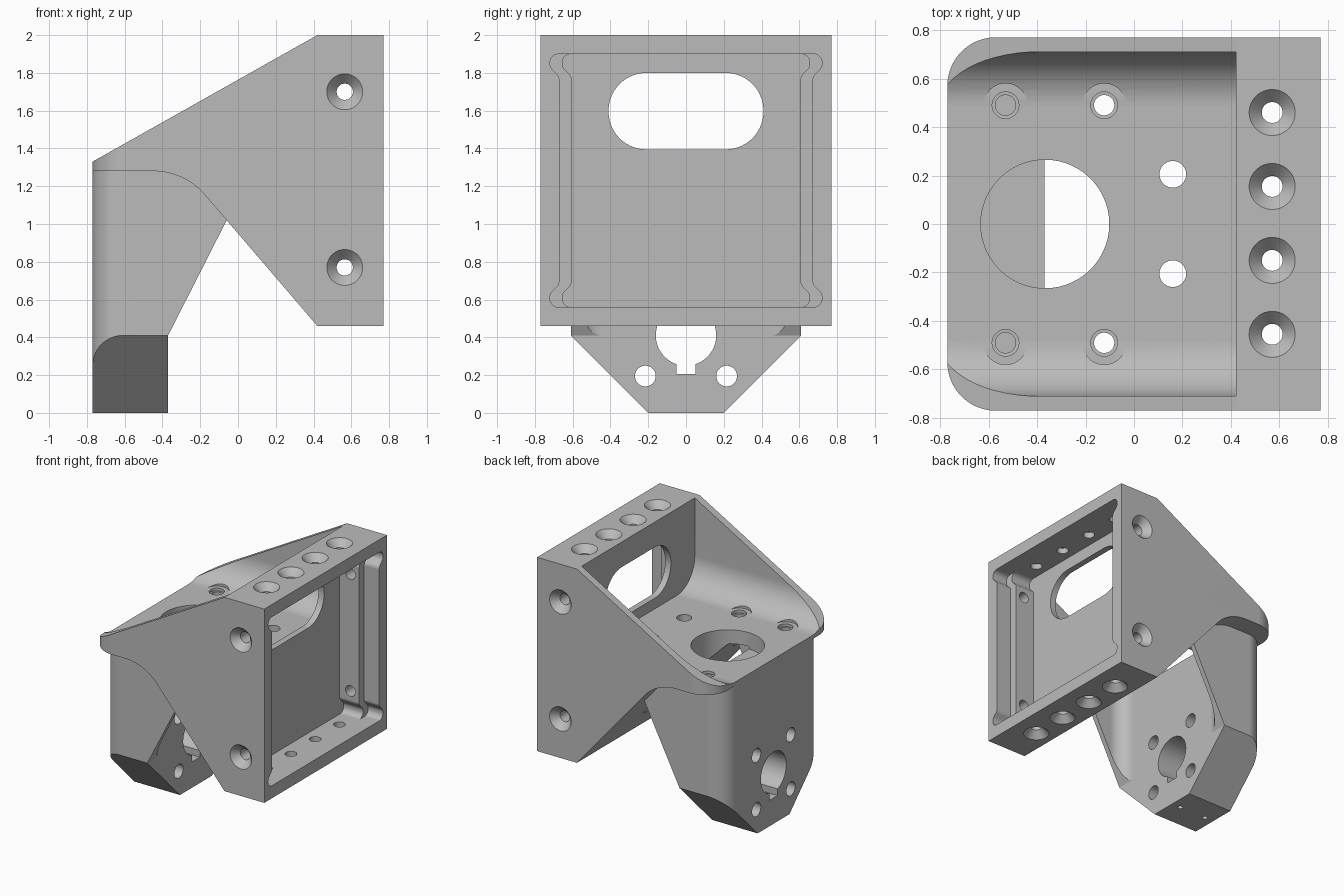
import bpy
import bmesh
import math
from mathutils import Vector

if "Cube" in bpy.data.objects:
    bpy.data.objects.remove(bpy.data.objects["Cube"], do_unlink=True)

grey = bpy.data.materials.new("plain grey")
grey.use_nodes = True
grey.diffuse_color = (0.5, 0.5, 0.5, 1)
grey.node_tree.nodes["Principled BSDF"].inputs["Base Color"].default_value = (0.5, 0.5, 0.5, 1)


def finish(name, bm):
    bmesh.ops.recalc_face_normals(bm, faces=bm.faces)
    mesh = bpy.data.meshes.new(name)
    bm.to_mesh(mesh)
    bm.free()
    mesh.materials.append(grey)
    obj = bpy.data.objects.new(name, mesh)
    bpy.context.collection.objects.link(obj)
    return obj


def rounded(corners, steps=14):
    """Outline from (u, v) or (u, v, radius) corners."""
    out = []
    for i, c in enumerate(corners):
        p = Vector(c[:2])
        if len(c) == 2:
            out.append(p)
            continue
        a = (Vector(corners[i - 1][:2]) - p).normalized()
        b = (Vector(corners[(i + 1) % len(corners)][:2]) - p).normalized()
        half = a.angle(b) / 2
        centre = p + (a + b).normalized() * (c[2] / math.sin(half))
        start = p + a * (c[2] / math.tan(half)) - centre
        end = p + b * (c[2] / math.tan(half)) - centre
        sweep = start.angle(end)
        for k in range(steps + 1):
            t = k / steps
            out.append(centre + (start * math.sin((1 - t) * sweep)
                                 + end * math.sin(t * sweep)) / math.sin(sweep))
    return out


def prism(name, axis, corners, lo, hi):
    """Extrude an outline along an axis."""
    place = {"x": lambda u, v, t: (t, u, v),
             "y": lambda u, v, t: (u, t, v),
             "z": lambda u, v, t: (u, v, t)}[axis]
    bm = bmesh.new()
    pts = rounded(corners)
    rings = [[bm.verts.new(place(p.x, p.y, t)) for p in pts] for t in (lo, hi)]
    skin(bm, rings)
    return finish(name, bm)


def skin(bm, rings):
    n = len(rings[0])
    for r, s in zip(rings, rings[1:]):
        for i in range(n):
            j = (i + 1) % n
            bm.faces.new((r[i], r[j], s[j], s[i]))
    bm.faces.new(rings[0])
    bm.faces.new(rings[-1])


def drill(origin, direction, stations, sides=40):
    """Turned cutter: (depth, radius) stations along a direction."""
    turn = Vector(direction).to_track_quat("Z", "Y")
    bm = bmesh.new()
    rings = []
    for depth, radius in stations:
        ring = []
        for i in range(sides):
            a = math.tau * (i + 0.5) / sides
            v = Vector((radius * math.cos(a), radius * math.sin(a), depth))
            ring.append(bm.verts.new(Vector(origin) + turn @ v))
        rings.append(ring)
    skin(bm, rings)
    return finish("drill", bm)


def combine(target, tool, how="DIFFERENCE"):
    tool.hide_render = True
    mod = target.modifiers.new("cut", "BOOLEAN")
    mod.operation, mod.solver, mod.object = how, "EXACT", tool
    bpy.context.view_layer.objects.active = target
    bpy.ops.object.modifier_apply(modifier=mod.name)
    bpy.data.objects.remove(tool, do_unlink=True)


S = 0.77

# Main body: side profile with rounded plan corners
body = prism("bracket", "y", [(-S, 1.28), (-S, 1.33), (0.42, 2), (S, 2), (S, 0.46),
                              (0.42, 0.46), (-0.283, 1.28, 0.36)], -S, S)
combine(body, prism("plan", "z", [(-S, -S, 0.2), (1, -S), (1, S), (-S, S, 0.2)],
                    -0.1, 2.1), "INTERSECT")

# Upper tray with rounded valleys
combine(body, prism("tray", "x", [(-0.71, 1.31, 0.23), (0.71, 1.31, 0.23),
                                  (0.71, 2.2), (-0.71, 2.2)], -1, 0.42))


# Stepped recess in the box, with relieved corners
def recess(w, x0):
    side = [(w, 0.68, 0.045), (w + 0.05, 0.63, 0.045), (w + 0.05, 0.56, 0.045)]
    upper = [(y, 2.46 - z, r) for y, z, r in reversed(side)]
    right = upper + side
    left = [(-y, z, r) for y, z, r in reversed(right)]
    return prism("recess", "x", right + left, x0, 1)


combine(body, recess(0.67, 0.64))
combine(body, recess(0.605, 0.47))

# Cable slot through the box floor
combine(body, prism("slot", "x", [(-0.41, 1.395, 0.2), (0.41, 1.395, 0.2),
                                  (0.41, 1.8, 0.2), (-0.41, 1.8, 0.2)], 0.3, 0.6))

# Countersunk screw holes around the box
sink = [(-0.05, 0.095), (0, 0.095), (0.055, 0.043), (0.2, 0.043)]
for y in (-0.455, -0.15, 0.155, 0.46):
    combine(body, drill((0.57, y, 2), (0, 0, -1), sink))
    combine(body, drill((0.57, y, 0.46), (0, 0, 1), sink))
for z in (0.77, 1.7):
    for s in (-1, 1):
        combine(body, drill((0.565, s * S, z), (0, -s, 0), sink))

# Large opening and plain holes in the tray floor
combine(body, drill((-0.367, 0, 1.4), (0, 0, -1), [(0, 0.265), (0.6, 0.265)], 72))
for s in (-1, 1):
    combine(body, drill((0.16, s * 0.205, 1.4), (0, 0, -1), [(0, 0.055), (1, 0.055)]))

# Leg: side profile, chamfered foot, rounded vertical corners
leg = prism("leg", "y", [(-S, 0), (-0.37, 0), (-0.37, 0.41), (-0.06, 1.02),
                         (-0.06, 1.05), (-0.2, 1.25), (-0.3, 1.295), (-S, 1.295)], -0.61, 0.61)
combine(leg, prism("foot", "x", [(-0.2, 0), (0.2, 0), (0.61, 0.41), (0.61, 1.5),
                                 (-0.61, 1.5), (-0.61, 0.41)], -1, 1), "INTERSECT")
combine(leg, prism("corners", "z", [(-S, -0.61, 0.16), (1, -0.61), (1, 0.61),
                                    (-S, 0.61, 0.16)], -0.1, 1.5), "INTERSECT")

# Hollow between the gussets
combine(leg, prism("hollow", "z", [(-0.37, -0.57, 0.12), (1, -0.57), (1, 0.57),
                                   (-0.37, 0.57, 0.12)], -0.1, 1.2))
combine(leg, drill((-0.367, 0, 1.4), (0, 0, -1), [(0, 0.265), (0.22, 0.265)], 72))

# Keyed bore, its bolt circle and the set screws below
combine(leg, drill((-1, 0, 0.41), (1, 0, 0), [(0, 0.16), (0.9, 0.16)], 64))
combine(leg, prism("keyway", "x", [(-0.05, 0.205), (0.05, 0.205), (0.05, 0.4),
                                   (-0.05, 0.4)], -1, -0.1))
for y in (-0.215, 0.215):
    for z in (0.195, 0.625):
        combine(leg, drill((-1, y, z), (1, 0, 0), [(0, 0.055), (0.9, 0.055)]))
for x in (-0.69, -0.45):
    combine(leg, drill((x, 0, -0.1), (0, 0, 1), [(0, 0.02), (0.35, 0.02)], 16))

combine(body, leg, "UNION")

# Tray corner screws with head clearance in the valleys
for x, depth in ((-0.53, 0.25), (-0.123, 0.5)):
    for s in (-1, 1):
        spot = (x, s * 0.49, 1.31)
        combine(body, drill(spot, (0, 0, 1), [(0.002, 0.09), (0.2, 0.09)]))
        combine(body, drill(spot, (0, 0, -1), [(-0.05, 0.055), (0.02, 0.055),
                                               (0.021, 0.042), (depth, 0.042)]))

# Smooth the curved faces, keep the edges crisp
bpy.ops.object.select_all(action="DESELECT")
body.select_set(True)
bpy.context.view_layer.objects.active = body
bpy.ops.object.shade_smooth_by_angle(angle=math.radians(25))
weighted = body.modifiers.new("even_shading", "WEIGHTED_NORMAL")
weighted.keep_sharp = True
